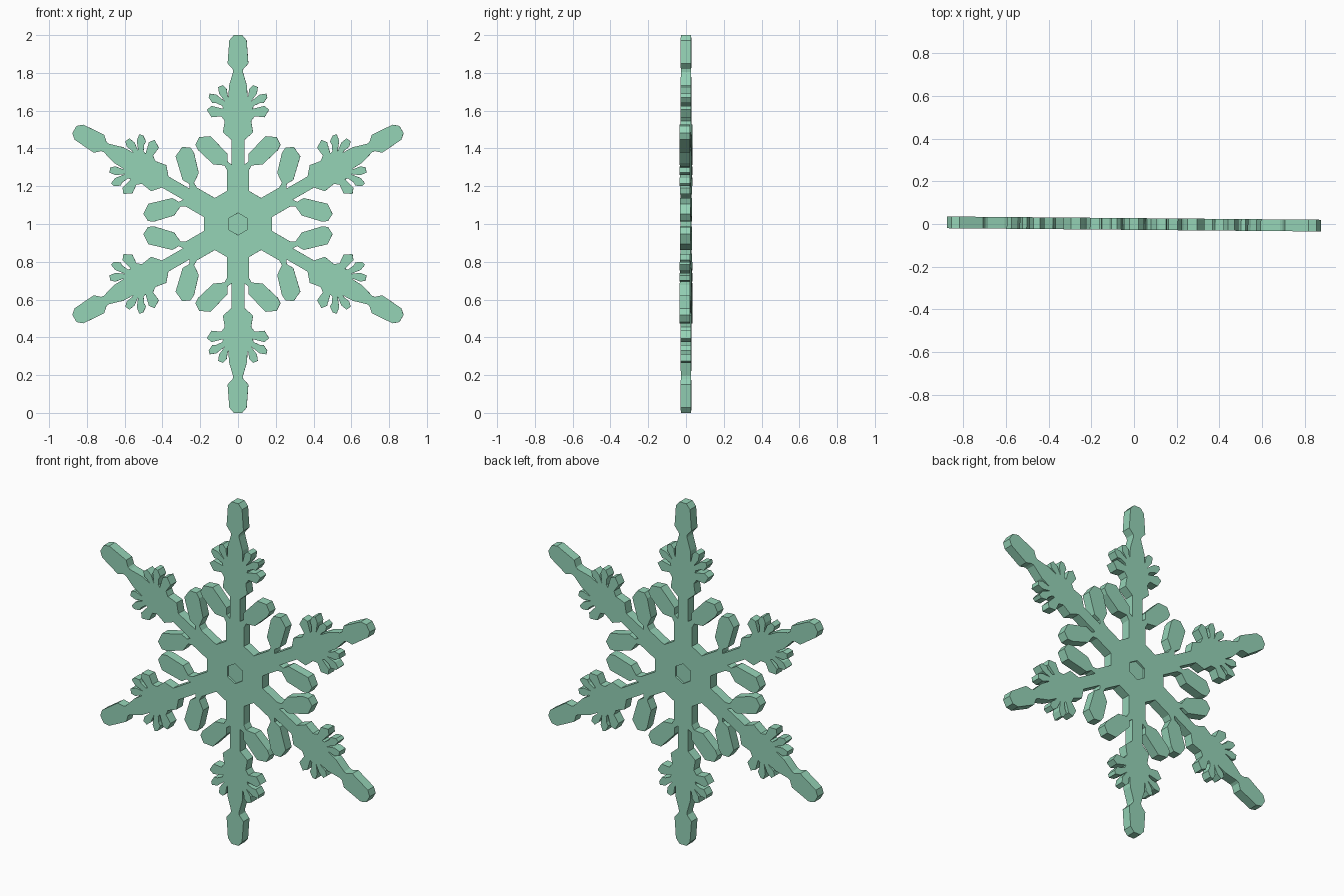
import bpy
import math
from mathutils import Matrix, Vector

if "Cube" in bpy.data.objects:
    bpy.data.objects.remove(bpy.data.objects["Cube"])

HALF = 0.0275      # half thickness of the plate
TILT = math.radians(-0.5)

mat = bpy.data.materials.new("ice_green")
mat.diffuse_color = (0.30, 0.65, 0.47, 1)
mat.use_nodes = True
mat.node_tree.nodes["Principled BSDF"].inputs["Base Color"].default_value = mat.diffuse_color


def add_plate(name, outlines, half):
    """Flat filled plate from closed outlines (inner ones become holes), standing upright."""
    cu = bpy.data.curves.new(name + "_outline", 'CURVE')
    cu.dimensions = '2D'
    cu.fill_mode = 'BOTH'
    cu.extrude = half
    for pts in outlines:
        sp = cu.splines.new('POLY')
        sp.points.add(len(pts) - 1)
        for p, q in zip(sp.points, pts):
            p.co = (q[0], q[1], 0, 1)
        sp.use_cyclic_u = True
    tmp = bpy.data.objects.new(name + "_tmp", cu)
    bpy.context.collection.objects.link(tmp)
    bpy.context.view_layer.update()
    me = bpy.data.meshes.new_from_object(tmp.evaluated_get(bpy.context.evaluated_depsgraph_get()))
    bpy.data.objects.remove(tmp)
    me.transform(Matrix.Translation((0, 0, 1)) @ Matrix.Rotation(TILT, 4, 'Z')
                 @ Matrix.Rotation(math.pi / 2, 4, 'X'))
    for f in me.polygons:
        f.use_smooth = False
    me.materials.clear()
    me.materials.append(mat)
    ob = bpy.data.objects.new(name, me)
    bpy.context.collection.objects.link(ob)
    return ob


# Half outline of one arm: (sideways, outward from centre)
half_arm = [
    (0.058, 0.175), (0.058, 0.285),                                   # hub corner, stem
    (0.072, 0.31), (0.13, 0.315), (0.21, 0.39), (0.225, 0.42),        # petal
    (0.205, 0.46), (0.145, 0.465), (0.055, 0.37), (0.055, 0.33),
    (0.034, 0.315), (0.034, 0.445),                                   # slot beside the stem
    (0.08, 0.485), (0.07, 0.545),                                     # leaf cluster base
    (0.088, 0.57), (0.14, 0.565), (0.165, 0.605), (0.14, 0.625), (0.078, 0.61),
    (0.083, 0.625), (0.115, 0.64), (0.135, 0.64), (0.155, 0.67), (0.15, 0.69),
    (0.115, 0.685), (0.07, 0.65),
    (0.10, 0.69), (0.105, 0.725), (0.08, 0.735), (0.06, 0.715), (0.055, 0.68),
    (0.05, 0.67), (0.048, 0.73), (0.026, 0.805), (0.028, 0.82),       # taper
    (0.055, 0.85), (0.046, 0.972), (0.022, 1.0),                      # tip
]
arm = half_arm + [(-x, y) for x, y in reversed(half_arm)]

# Whole outline: six turned copies, running counter-clockwise
outline = []
for k in range(6):
    rot = Matrix.Rotation(k * math.pi / 3, 2)
    outline += [rot @ Vector(p) for p in arm]

# Central six-sided recess
hexagon = [(0.058 * math.sin(k * math.pi / 3), 0.058 * math.cos(k * math.pi / 3)) for k in range(6)]

add_plate("snowflake_body", [outline, hexagon], HALF)
add_plate("centre_recess_floor", [hexagon], HALF - 0.012)
